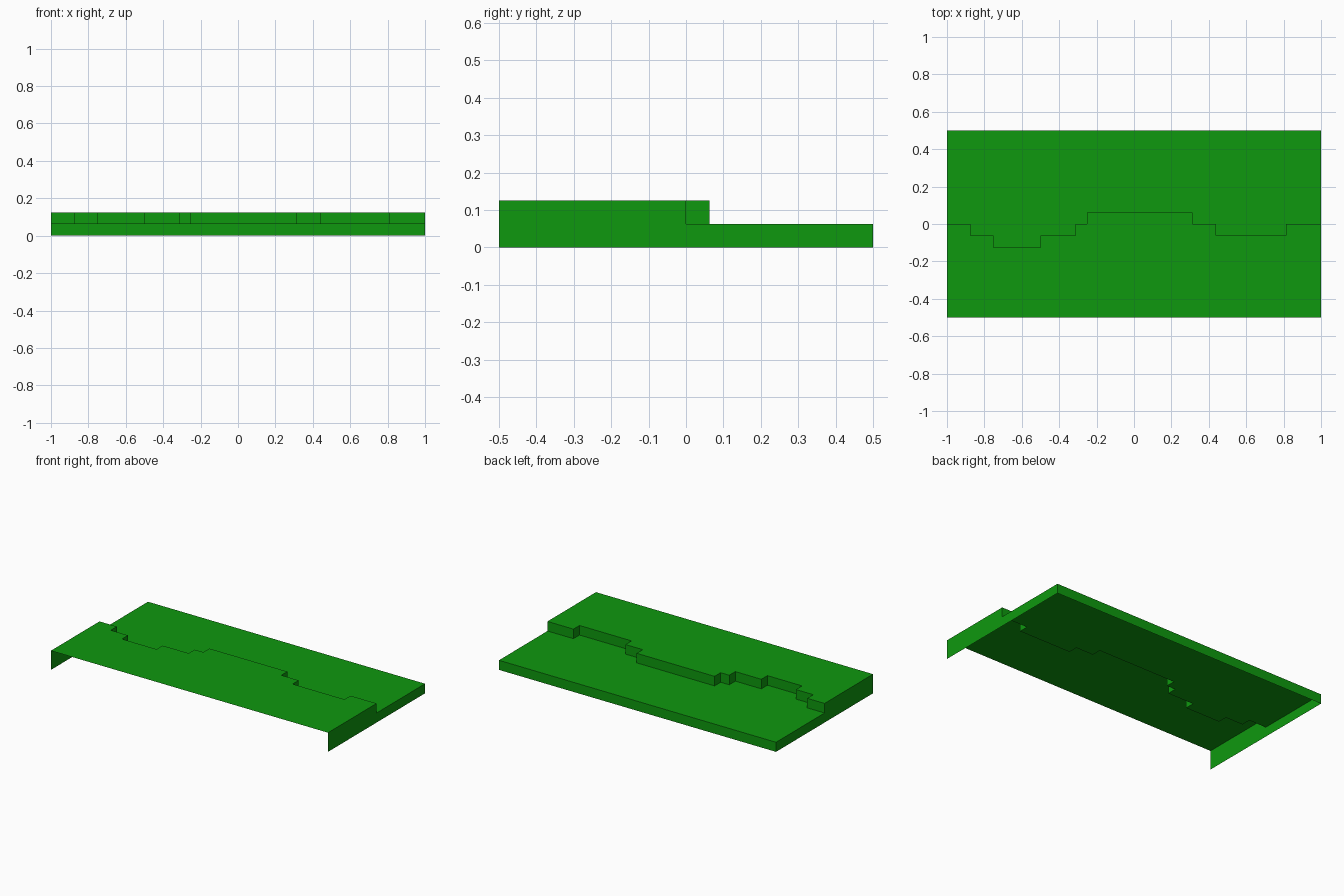
import bpy

if "Cube" in bpy.data.objects:
    bpy.data.objects.remove(bpy.data.objects["Cube"])

# Material
green = bpy.data.materials.new("grass green")
green.diffuse_color = (0.0045, 0.315, 0.0045, 1.0)
green.use_nodes = True
green.node_tree.nodes["Principled BSDF"].inputs["Base Color"].default_value = green.diffuse_color

U = 1 / 16                      # grid unit of the terrain
LOW, HIGH = U, 2 * U            # heights of lower and upper ground
BACK, FRONT = 0.5, -0.5

# Jagged cliff line: (x end of run, y of run) in grid units, left to right
runs = [(-14, 0), (-12, -1), (-8, -2), (-5, -1), (-4, 0),
        (5, 1), (7, 0), (13, -1), (16, 0)]
cliff = []
x = -16
for end, y in runs:
    cliff += [(x * U, y * U), (end * U, y * U)]
    x = end


def make_part(name, faces):
    """Open sheet part from a list of polygons, each a list of points."""
    verts = [p for f in faces for p in f]
    index, start = [], 0
    for f in faces:
        index.append(list(range(start, start + len(f))))
        start += len(f)
    mesh = bpy.data.meshes.new(name)
    mesh.from_pydata(verts, [], index)
    mesh.materials.append(green)
    ob = bpy.data.objects.new(name, mesh)
    bpy.context.collection.objects.link(ob)


# Upper and lower ground, cut in strips along the cliff line
strips = list(zip(cliff[0::2], cliff[1::2]))
make_part("upper_ground", [[(a[0], FRONT, HIGH), (b[0], FRONT, HIGH),
                            (b[0], b[1], HIGH), (a[0], a[1], HIGH)] for a, b in strips])
make_part("lower_ground", [[(a[0], a[1], LOW), (b[0], b[1], LOW),
                            (b[0], BACK, LOW), (a[0], BACK, LOW)] for a, b in strips])

# Vertical cliff face along the line, facing the lower ground
make_part("cliff_face", [[(b[0], b[1], LOW), (a[0], a[1], LOW),
                          (a[0], a[1], HIGH), (b[0], b[1], HIGH)]
                         for a, b in zip(cliff, cliff[1:])])

# Skirt walls: back and both stepped ends (front and bottom stay open)
make_part("back_wall", [[(1, BACK, 0), (-1, BACK, 0), (-1, BACK, LOW), (1, BACK, LOW)]])
for name, side in (("right_wall", 1), ("left_wall", -1)):
    outline = [(side, FRONT, 0), (side, BACK, 0), (side, BACK, LOW),
               (side, 0, LOW), (side, 0, HIGH), (side, FRONT, HIGH)]
    make_part(name, [outline[::side]])
